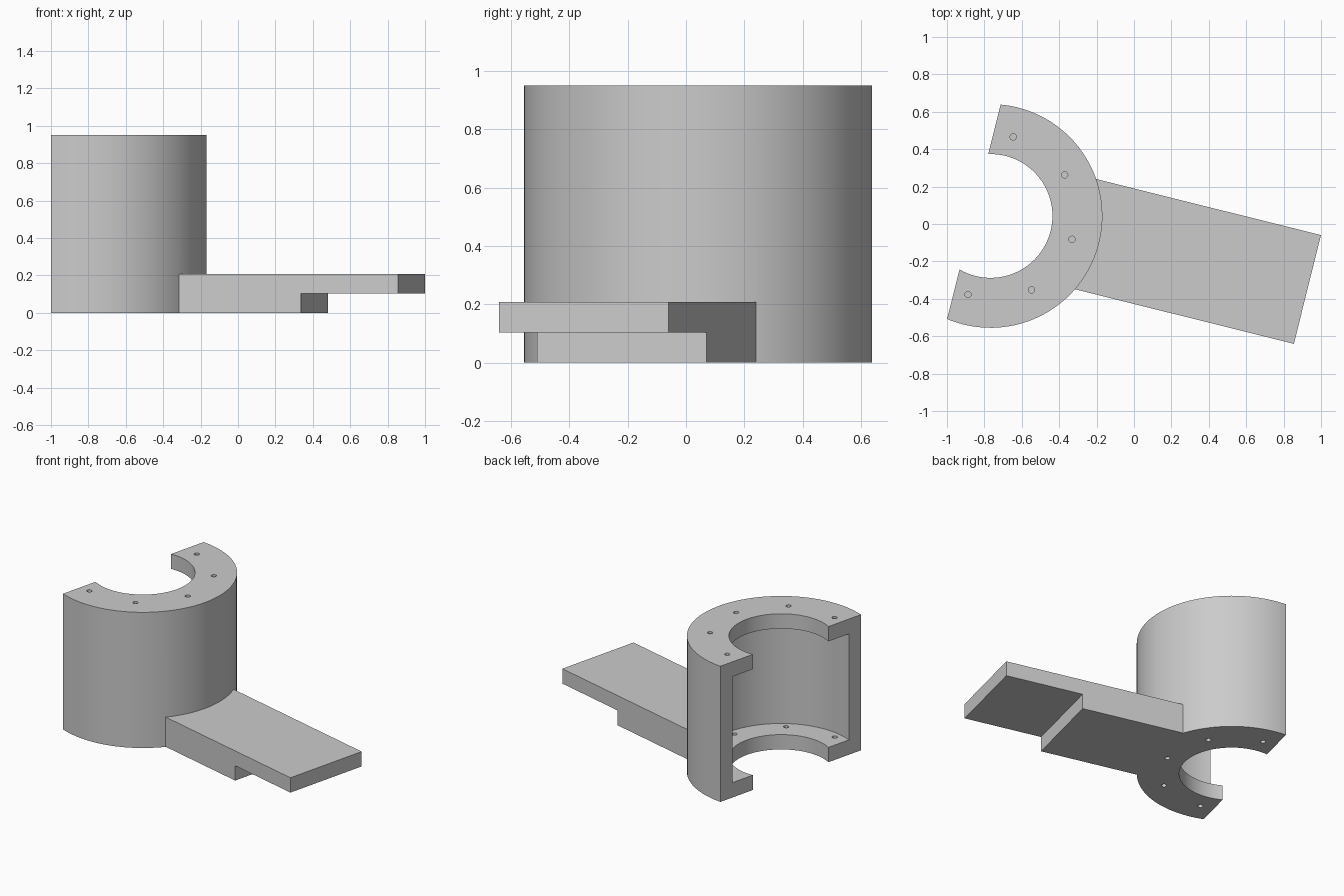
import bpy
import math

if "Cube" in bpy.data.objects:
    bpy.data.objects.remove(bpy.data.objects["Cube"], do_unlink=True)

HEIGHT, OUTER, CAVITY, BORE = 0.95, 0.598, 0.498, 0.331
PLATE = 0.104      # thickness of flanges and arm slab
BACK = -0.092      # plane where the drum is sliced open

grey = bpy.data.materials.new("plain grey")
grey.use_nodes = True
colour = (0.6, 0.6, 0.6, 1)
grey.diffuse_color = colour
grey.node_tree.nodes["Principled BSDF"].inputs["Base Color"].default_value = colour


def cylinder(name, radius, z0, z1, x=0, y=0, sides=96):
    bpy.ops.mesh.primitive_cylinder_add(vertices=sides, radius=radius, depth=z1 - z0,
                                        location=(x, y, (z0 + z1) / 2))
    bpy.context.object.name = name
    return bpy.context.object


def prism(name, profile, y0, y1):
    """Extrude an x-z profile along y."""
    n = len(profile)
    verts = [(x, y, z) for y in (y0, y1) for x, z in profile]
    faces = [tuple(range(n)), tuple(reversed(range(n, 2 * n)))]
    faces += [(i, i + n, (i + 1) % n + n, (i + 1) % n) for i in range(n)]
    mesh = bpy.data.meshes.new(name)
    mesh.from_pydata(verts, [], faces)
    obj = bpy.data.objects.new(name, mesh)
    bpy.context.collection.objects.link(obj)
    return obj


def combine(target, tool, operation):
    mod = target.modifiers.new(operation.lower(), 'BOOLEAN')
    mod.operation, mod.solver, mod.object = operation, 'EXACT', tool
    bpy.context.view_layer.update()
    bpy.context.view_layer.objects.active = target
    bpy.ops.object.modifier_apply(modifier=mod.name)
    bpy.data.objects.remove(tool, do_unlink=True)


def drill(degrees, radius, z0, z1):
    a = math.radians(degrees)
    hole = cylinder("screw_hole", 0.017, z0, z1,
                    radius * math.cos(a), radius * math.sin(a), 20)
    combine(bracket, hole, 'DIFFERENCE')


# Drum with the stepped arm fused to it
bracket = cylinder("half_drum_bracket_with_arm", OUTER, 0, HEIGHT)
top, step = 2 * PLATE, PLATE
arm = prism("stepped_arm", [(0.4, 0), (1.204, 0), (1.204, step), (1.739, step),
                            (1.739, top), (0.4, top)], -0.271, 0.328)
combine(bracket, arm, 'UNION')

# Hollow interior, flange openings and open back
combine(bracket, cylinder("cavity", CAVITY, PLATE, HEIGHT - PLATE), 'DIFFERENCE')
combine(bracket, cylinder("bore", BORE, -0.1, HEIGHT + 0.1), 'DIFFERENCE')
back = prism("back_slice", [(-1, -0.2), (BACK, -0.2), (BACK, 1.2), (-1, 1.2)], -1, 1)
combine(bracket, back, 'DIFFERENCE')

# Blind holes in the top flange, through holes in the bottom one
for degrees, radius in ((88, 0.44), (43, 0.453), (-2, 0.453), (-47, 0.452), (-92, 0.437)):
    drill(degrees, radius, HEIGHT - 0.08, HEIGHT + 0.1)
    drill(degrees + 2, 0.451, -0.1, PLATE + 0.05)

# Final colour, shading and placement (the origin is at the drum's mid height)
bracket.data.materials.clear()
bracket.data.materials.append(grey)
for poly in bracket.data.polygons:
    poly.material_index = 0
bpy.ops.object.select_all(action='DESELECT')
bracket.select_set(True)
bpy.context.view_layer.objects.active = bracket
bpy.ops.object.shade_smooth_by_angle(angle=math.radians(30))
bracket.location = (-0.767, 0.043, HEIGHT / 2)
bracket.rotation_euler = (0, 0, math.radians(-14))
